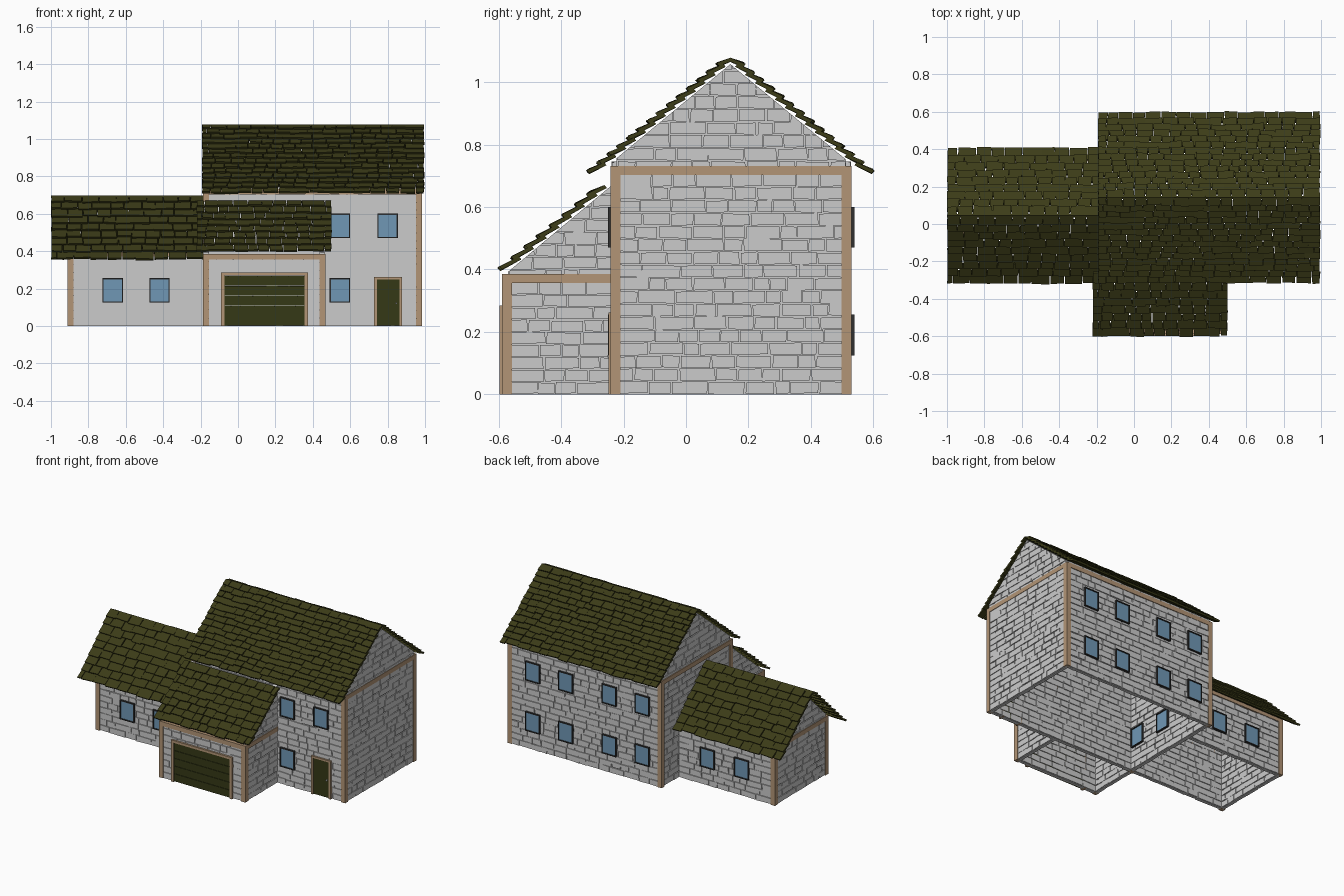
import bpy, bmesh, random
from mathutils import Vector as V

if "Cube" in bpy.data.objects:
    bpy.data.objects.remove(bpy.data.objects["Cube"])

random.seed(4)


def material(name, col):
    m = bpy.data.materials.new(name)
    m.diffuse_color = (*col, 1)
    m.use_nodes = True
    m.node_tree.nodes["Principled BSDF"].inputs["Base Color"].default_value = m.diffuse_color
    return m


WOOD = material("timber", (0.45, 0.30, 0.18))
TILE = material("olive_tile", (0.045, 0.045, 0.009))
DOOR = material("olive_paint", (0.035, 0.04, 0.008))
GLASS = material("window_glass", (0.16, 0.31, 0.46))
DARK = material("dark_frame", (0.03, 0.03, 0.03))


def hexa(bm, c):
    """Six-sided block: four corners of one face, then the four opposite."""
    v = [bm.verts.new(p) for p in c]
    for f in ((0, 1, 2, 3), (7, 6, 5, 4), (0, 4, 5, 1), (1, 5, 6, 2), (2, 6, 7, 3), (3, 7, 4, 0)):
        bm.faces.new([v[i] for i in f])


def box(bm, x0, x1, y0, y1, z0, z1):
    q = ((x0, y0), (x1, y0), (x1, y1), (x0, y1))
    hexa(bm, [(*p, z0) for p in q] + [(*p, z1) for p in q])


def finish(bm, name, mat=None):
    bmesh.ops.recalc_face_normals(bm, faces=bm.faces[:])
    me = bpy.data.meshes.new(name)
    bm.to_mesh(me)
    bm.free()
    ob = bpy.data.objects.new(name, me)
    bpy.context.collection.objects.link(ob)
    if mat:
        me.materials.append(mat)


def boxes(name, items, mat=None):
    bm = bmesh.new()
    for it in items:
        box(bm, *it)
    finish(bm, name, mat)


def wall(name, a, b, top, slopes=()):
    """Courses of uneven stones on a thin core from a to b; slopes trim the top."""
    a, b = V((*a, 0)), V((*b, 0))
    length = (b - a).length
    u = (b - a) / length
    n = V((u.y, -u.x, 0))
    bm = bmesh.new()

    def block(u0, u1, z0, z1, t, j):
        r = lambda: random.uniform(-j, j)
        quad = [(u0 + r(), max(0, z0 + r())), (u1 + r(), max(0, z0 + r())),
                (u1 + r(), z1 + r()), (u0 + r(), z1 + r())]
        hexa(bm, [a + u * s + n * w + V((0, 0, z)) for w in (t + r() * .4, -t) for s, z in quad])

    block(0, length, 0, top, .009, 0)
    rows = round(top / .041)
    h = top / rows
    for i in range(rows):
        s = 0
        while s < length - .001:
            e = s + random.uniform(.05, .125)
            if e > length - .04:
                e = length
            block(s + .002, e - .002, i * h + .002, (i + 1) * h - .002, .015, .0025)
            s = e
    # trim to the roof slopes and close the cut stones
    for (y0, z0), (y1, z1) in slopes:
        k = 1 if y1 > y0 else -1
        nor = V((0, -(z1 - z0) * k, abs(y1 - y0))).normalized()
        res = bmesh.ops.bisect_plane(bm, geom=bm.verts[:] + bm.edges[:] + bm.faces[:],
                                     plane_co=V((0, y0, z0)) - nor * .012, plane_no=nor, clear_outer=True)
        cut = [g for g in res["geom_cut"] if isinstance(g, bmesh.types.BMEdge)]
        bmesh.ops.holes_fill(bm, edges=cut, sides=0)
    finish(bm, name)


def roof(name, x0, x1, eave, ridge, rows, width):
    """One slope of overlapping uneven tiles."""
    e, r = V((0, *eave)), V((0, *ridge))
    length = (r - e).length
    d = (r - e) / length
    n = V((0, -d.z if d.y > 0 else d.z, abs(d.y)))
    p = length / rows
    bm = bmesh.new()
    for i in range(rows):
        x = x0
        first = random.uniform(.4, 1)
        while x < x1 - .001:
            w = width * random.uniform(.75, 1.25) * first
            first = 1
            end = x + w if x + w < x1 - width * .4 else x1
            lo = i * p + random.uniform(-.005, .005)
            hi = min((i + 1.35) * p, length + .004)
            up = random.uniform(.004, .008)
            j = lambda: random.uniform(-.003, .003)
            foot = [(x + .0015 + j(), lo + j(), up), (end - .0015 + j(), lo + j(), up),
                    (end - .0015 + j(), hi, -.009), (x + .0015 + j(), hi, -.009)]
            hexa(bm, [e + V((fx, 0, 0)) + d * s + n * (o + t) for t in (0, .0125) for fx, s, o in foot])
            x = end
    finish(bm, name, TILE)


def windows(name, spots, axis, face, out):
    """Glass panes in thin dark frames on a wall facing out (+1/-1) along axis."""
    panes, frames = [], []

    def put(lst, c0, c1, z0, z1, depth):
        lo, hi = sorted((face - out * .01, face + out * depth))
        lst.append((c0, c1, lo, hi, z0, z1) if axis == "y" else (lo, hi, c0, c1, z0, z1))

    for c, z in spots:
        put(panes, c - .05, c + .05, z - .06, z + .06, .006)
        for s in (-1, 1):
            m, k = c + s * .0515, z + s * .0625
            put(frames, m - .003, m + .003, z - .065, z + .065, .012)
            put(frames, c - .0545, c + .0545, k - .003, k + .003, .012)
    boxes(name + "_glass", panes, GLASS)
    boxes(name + "_frames", frames, DARK)


# roof profiles: eave and ridge as (y, z)
MF, MB, MR = (-.303, .705), (.588, .705), (.142, 1.073)
WF, WB, WR = (-.305, .352), (.395, .352), (.045, .692)
GF, GR = (-.588, .393), (-.262, .665)

# main house walls
main = ((MF, MR), (MB, MR))
wall("main_front_wall", (-.165, -.222), (.965, -.222), .745)
wall("main_back_wall", (.965, .512), (-.165, .512), .745)
wall("main_right_wall", (.965, -.222), (.965, .512), 1.08, main)
wall("main_left_wall", (-.165, .512), (-.165, -.222), 1.08, main)

# left wing walls
wall("wing_front_wall", (-.893, -.222), (-.18, -.222), .41)
wall("wing_back_wall", (-.18, .32), (-.893, .32), .41)
wall("wing_end_wall", (-.893, .32), (-.893, -.222), .70, ((WF, WR), (WB, WR)))

# garage walls
wall("garage_front_wall", (-.17, -.57), (.45, -.57), .385)
wall("garage_right_wall", (.45, -.57), (.45, -.225), .68, ((GF, GR),))
wall("garage_left_wall", (-.17, -.225), (-.17, -.57), .68, ((GF, GR),))

# tiled roofs
roof("main_roof_front", -.192, .995, MF, MR, 14, .075)
roof("main_roof_back", -.192, .995, MB, MR, 14, .075)
roof("wing_roof_front", -.998, -.185, WF, WR, 9, .085)
roof("wing_roof_back", -.998, -.185, WB, WR, 9, .085)
roof("garage_roof", -.222, .5, GF, GR, 8, .07)


# timber posts and wall-top beams
def frame(name, xs, ys, top, post_spots, sides):
    t = .016
    items = [(xs[i] - t, xs[i] + t, ys[j] - t, ys[j] + t, 0, top) for i, j in post_spots]
    for s, k in sides:
        if s == "x":
            items.append((xs[k] - t, xs[k] + t, ys[0] - t, ys[1] + t, top - .029, top + .001))
        else:
            items.append((xs[0] - t, xs[1] + t, ys[k] - t, ys[k] + t, top - .029, top + .001))
    boxes(name, items, WOOD)


all_round = (("x", 0), ("x", 1), ("y", 0), ("y", 1))
frame("main_timber_frame", (-.17, .967), (-.226, .514), .731,
      ((0, 0), (0, 1), (1, 0), (1, 1)), all_round)
frame("wing_timber_frame", (-.896, -.18), (-.226, .323), .40,
      ((0, 0), (0, 1)), (("x", 0), ("y", 0), ("y", 1)))
frame("garage_timber_frame", (-.172, .453), (-.573, -.226), .385,
      ((0, 0), (1, 0), (0, 1)), (("x", 0), ("x", 1), ("y", 0)))

# garage door with horizontal panels
boxes("garage_door", [(-.072, .355, -.592, -.56, .004 + i * .053, .055 + i * .053) for i in range(5)], DOOR)
boxes("garage_door_frame", [(-.09, -.072, -.598, -.56, 0, .285), (.355, .373, -.598, -.56, 0, .285),
                            (-.09, .373, -.598, -.56, .269, .285)], WOOD)

# front door
boxes("front_door", [(.742, .863, -.243, -.21, .003, .25)], DOOR)
boxes("front_door_frame", [(.728, .742, -.249, -.21, 0, .262), (.863, .877, -.249, -.21, 0, .262),
                           (.728, .877, -.249, -.21, .25, .262)], WOOD)
boxes("front_door_handle", [(.842, .85, -.252, -.24, .118, .126)])

# windows
windows("main_front_windows", [(.545, .19), (.545, .535), (.80, .535)], "y", -.238, -1)
windows("wing_front_windows", [(-.67, .19), (-.42, .19)], "y", -.238, -1)
windows("main_back_windows", [(x, z) for x in (-.04, .21, .54, .79) for z in (.19, .535)], "y", .528, 1)
windows("wing_back_windows", [(-.66, .19), (-.40, .19)], "y", .336, 1)
windows("inner_windows", [(-.14, .21), (.10, .21)], "x", -.149, 1)
